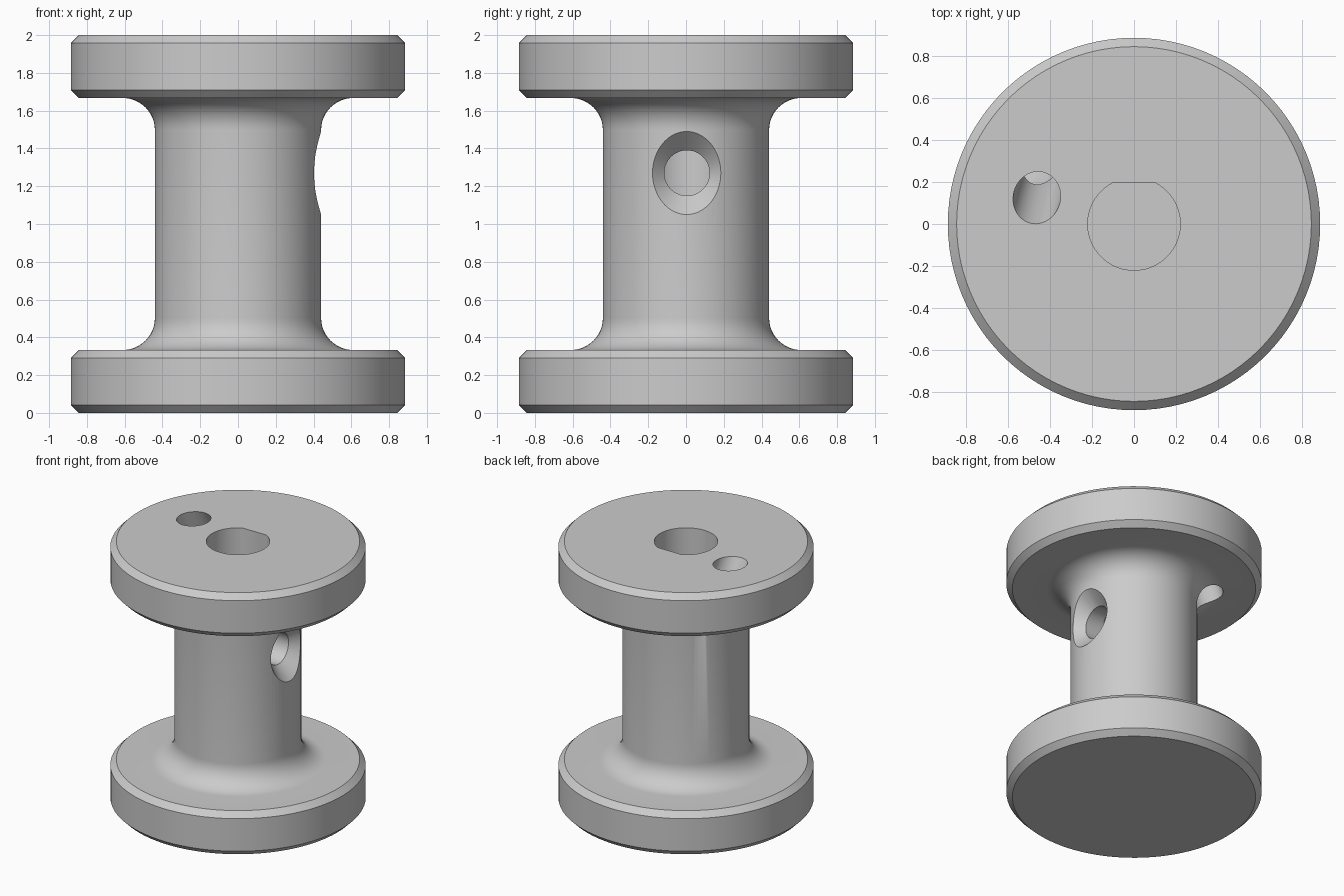
import bpy, bmesh, math
from mathutils import Vector, Matrix

if "Cube" in bpy.data.objects:
    bpy.data.objects.remove(bpy.data.objects["Cube"])

SIDES = 96
R_FLANGE, R_BARREL, FILLET, CHAMFER = 0.885, 0.44, 0.17, 0.042
Z_FLANGE = 0.333

# Single grey material
grey = bpy.data.materials.new("plain_grey")
grey.use_nodes = True
grey.diffuse_color = (0.6, 0.6, 0.6, 1)
grey.node_tree.nodes["Principled BSDF"].inputs["Base Color"].default_value = (0.6, 0.6, 0.6, 1)


def add_object(name, bm):
    bmesh.ops.recalc_face_normals(bm, faces=bm.faces[:])
    mesh = bpy.data.meshes.new(name)
    bm.to_mesh(mesh)
    bm.free()
    mesh.materials.append(grey)
    obj = bpy.data.objects.new(name, mesh)
    bpy.context.collection.objects.link(obj)
    return obj


def loft(name, rings, matrix=Matrix()):
    """Closed solid through rings of points, capped at both ends."""
    bm = bmesh.new()
    loops = [[bm.verts.new(matrix @ Vector(p)) for p in ring] for ring in rings]
    n = len(loops[0])
    for a, b in zip(loops, loops[1:]):
        for i in range(n):
            j = (i + 1) % n
            bm.faces.new((a[i], a[j], b[j], b[i]))
    bm.faces.new(loops[0][::-1])
    bm.faces.new(loops[-1])
    return add_object(name, bm)


def circle(r, z, sides):
    return [(r * math.cos(2 * math.pi * i / sides),
             r * math.sin(2 * math.pi * i / sides), z) for i in range(sides)]


def lathe(name, profile, sides=SIDES, matrix=Matrix()):
    return loft(name, [circle(r, z, sides) for r, z in profile], matrix)


# Spool body: chamfered flanges and filleted barrel, mirrored top to bottom
lower = [(R_FLANGE - CHAMFER, 0), (R_FLANGE, CHAMFER),
         (R_FLANGE, Z_FLANGE - CHAMFER), (R_FLANGE - CHAMFER, Z_FLANGE)]
for i in range(13):
    a = math.pi / 2 * i / 12
    lower.append((R_BARREL + FILLET * (1 - math.sin(a)),
                  Z_FLANGE + FILLET * (1 - math.cos(a))))
upper = [(r, 2 - z) for r, z in reversed(lower)]
spool = lathe("spool_body", lower + upper)

# D-shaped shaft bore, open at the top
R_BORE, FLAT = 0.22, 0.196
start = math.pi - math.asin(FLAT / R_BORE)
sweep = 2 * math.pi - (math.pi - 2 * math.asin(FLAT / R_BORE))
arc = [start + sweep * i / 60 for i in range(61)]
bore = loft("bore_cutter", [[(R_BORE * math.cos(a), R_BORE * math.sin(a), z) for a in arc]
                            for z in (0.8, 2.1)])

# Countersunk screw hole from the +x side into the bore
to_x = Matrix.Translation((0, 0.005, 1.27)) @ Matrix.Rotation(math.pi / 2, 4, 'Y')
screw = lathe("screw_hole_cutter",
              [(0.12, 0.05), (0.12, 0.34), (0.30, 0.52)], 64, to_x)

# Slanted cord hole through the top flange, leaning along the tangent
entry = Vector((-0.462, 0.125, 2))
lean = Vector((0.26, 0.97, 0)) * 0.49 - Vector((0, 0, 1))
slant = Matrix.Translation(entry) @ lean.to_track_quat('Z', 'Y').to_matrix().to_4x4()
cord = lathe("cord_hole_cutter", [(0.112, -0.2), (0.112, 0.85)], 48, slant)

# Cut the holes
bpy.context.view_layer.objects.active = spool
for cutter in (bore, screw, cord):
    mod = spool.modifiers.new(cutter.name, 'BOOLEAN')
    mod.operation = 'DIFFERENCE'
    mod.solver = 'EXACT'
    mod.object = cutter
    bpy.ops.object.modifier_apply(modifier=mod.name)
    bpy.data.objects.remove(cutter)

# Smooth shading with sharp edges kept
for obj in bpy.context.selected_objects:
    obj.select_set(False)
spool.select_set(True)
bpy.ops.object.shade_smooth_by_angle(angle=math.radians(30))
